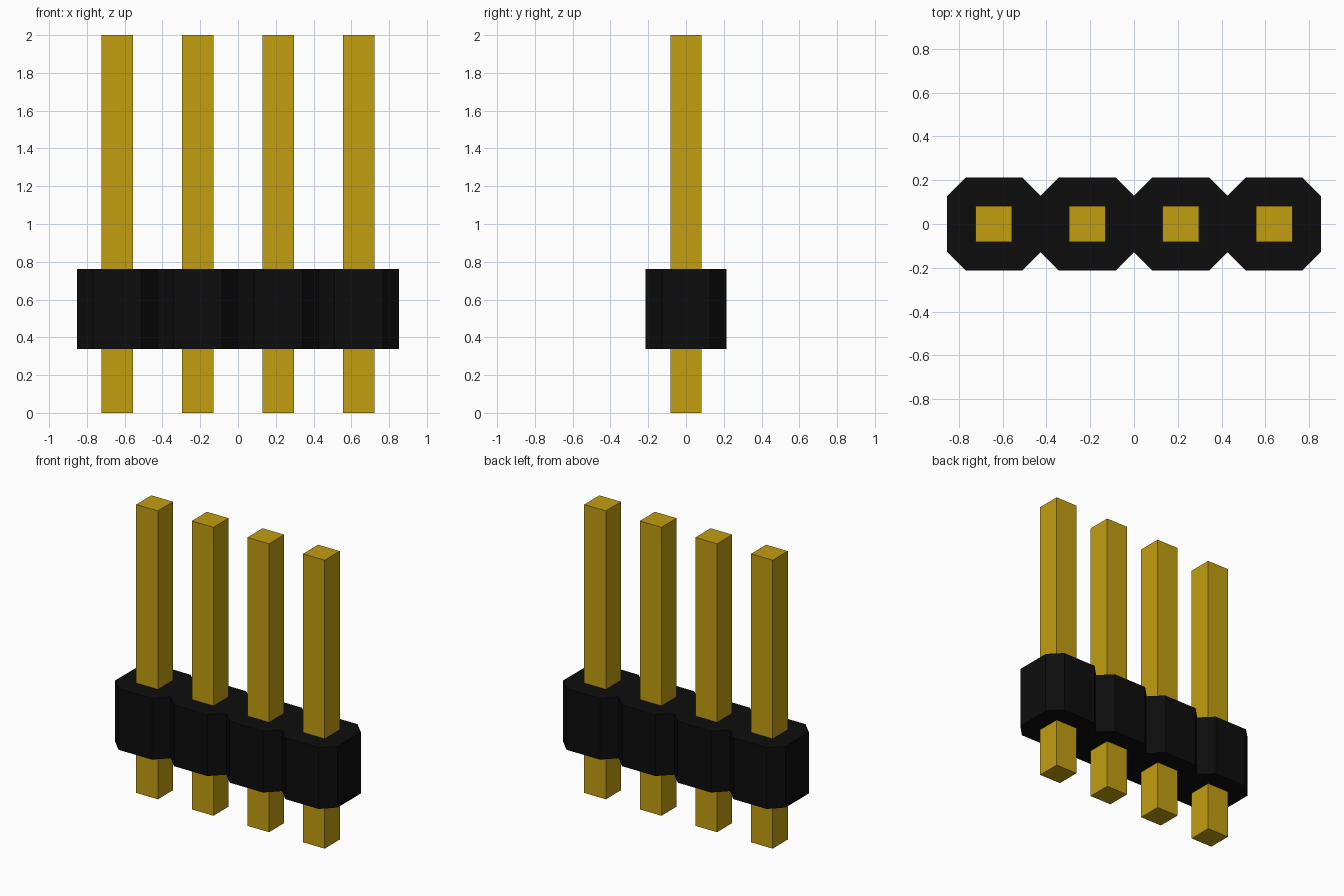
import bpy
import bmesh

cube = bpy.data.objects.get("Cube")
if cube:
    bpy.data.objects.remove(cube, do_unlink=True)

COUNT = 4
PITCH = 0.4265           # distance between pins
HALF = PITCH / 2         # half width of one housing cell
FLAT = 0.128             # half length of the flat side of a cell
PIN = 0.083              # half thickness of a pin
BODY_Z = (0.337, 0.762)


def material(name, rgb, roughness):
    mat = bpy.data.materials.new(name)
    mat.use_nodes = True
    colour = (*rgb, 1.0)
    mat.diffuse_color = colour
    bsdf = mat.node_tree.nodes["Principled BSDF"]
    bsdf.inputs["Base Color"].default_value = colour
    bsdf.inputs["Roughness"].default_value = roughness
    return mat


def prism(name, outline, z0, z1, mat):
    """Extrude a flat outline from z0 to z1."""
    bm = bmesh.new()
    base = bm.faces.new([bm.verts.new((x, y, z0)) for x, y in outline])
    top = bmesh.ops.extrude_face_region(bm, geom=[base], use_keep_orig=True)
    verts = [v for v in top["geom"] if isinstance(v, bmesh.types.BMVert)]
    bmesh.ops.translate(bm, verts=verts, vec=(0, 0, z1 - z0))
    bmesh.ops.recalc_face_normals(bm, faces=bm.faces)
    mesh = bpy.data.meshes.new(name)
    bm.to_mesh(mesh)
    bm.free()
    mesh.materials.append(mat)
    obj = bpy.data.objects.new(name, mesh)
    bpy.context.collection.objects.link(obj)
    return obj


gold = material("gold", (0.54, 0.34, 0.005), 0.4)
black = material("black plastic", (0.004, 0.004, 0.004), 0.6)

centres = [(i - (COUNT - 1) / 2) * PITCH for i in range(COUNT)]

# Housing: a row of chamfered cells, joined at the V notches
front = [(centres[0] - HALF, -FLAT)]
for cx in centres:
    front += [(cx - FLAT, -HALF), (cx + FLAT, -HALF), (cx + HALF, -FLAT)]
back = [(-x, -y) for x, y in front]
prism("housing", front + back, *BODY_Z, black)

# Square pins running through the housing
for i, cx in enumerate(centres, 1):
    square = [(cx - PIN, -PIN), (cx + PIN, -PIN), (cx + PIN, PIN), (cx - PIN, PIN)]
    prism(f"pin_{i}", square, 0.0, 2.0, gold)
